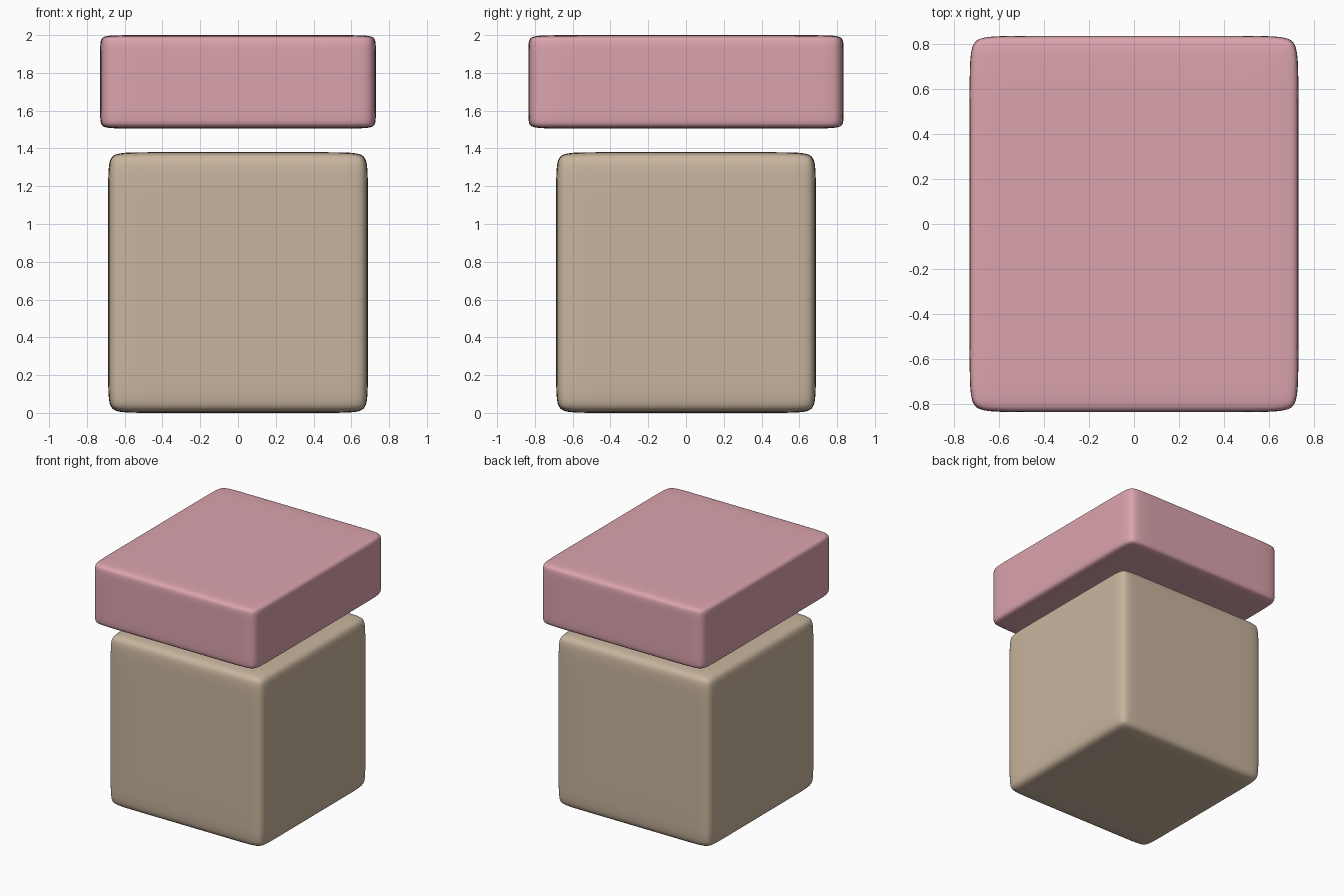
import bpy, bmesh
from mathutils import Vector

if "Cube" in bpy.data.objects:
    bpy.data.objects.remove(bpy.data.objects["Cube"])

def soft_box(name, half, z0, z1, color, loop=0.8):
    # cube with support loops near every edge, softened by subdivision
    bm = bmesh.new()
    bmesh.ops.create_cube(bm, size=2)
    for axis in range(3):
        for s in (-loop, loop):
            n = Vector((0, 0, 0))
            n[axis] = 1
            bmesh.ops.bisect_plane(bm, geom=bm.verts[:] + bm.edges[:] + bm.faces[:],
                                   plane_co=n * s, plane_no=n)
    for v in bm.verts:
        v.co = (v.co.x * half[0], v.co.y * half[1], v.co.z * (z1 - z0) / 2)
    for f in bm.faces:
        f.smooth = True
    me = bpy.data.meshes.new(name)
    bm.to_mesh(me)
    bm.free()
    ob = bpy.data.objects.new(name, me)
    bpy.context.collection.objects.link(ob)
    ob.location.z = (z0 + z1) / 2
    sub = ob.modifiers.new("soften", 'SUBSURF')
    sub.levels = sub.render_levels = 3
    mat = bpy.data.materials.new(name + "_color")
    mat.diffuse_color = color
    mat.use_nodes = True
    mat.node_tree.nodes["Principled BSDF"].inputs["Base Color"].default_value = mat.diffuse_color
    me.materials.append(mat)

# lower cube and the floating slab above it
soft_box("lower_block", (0.688, 0.688), 0.0, 1.38, (0.58, 0.46, 0.34, 1))
soft_box("upper_slab", (0.73, 0.835), 1.505, 2.0, (0.71, 0.37, 0.42, 1))
